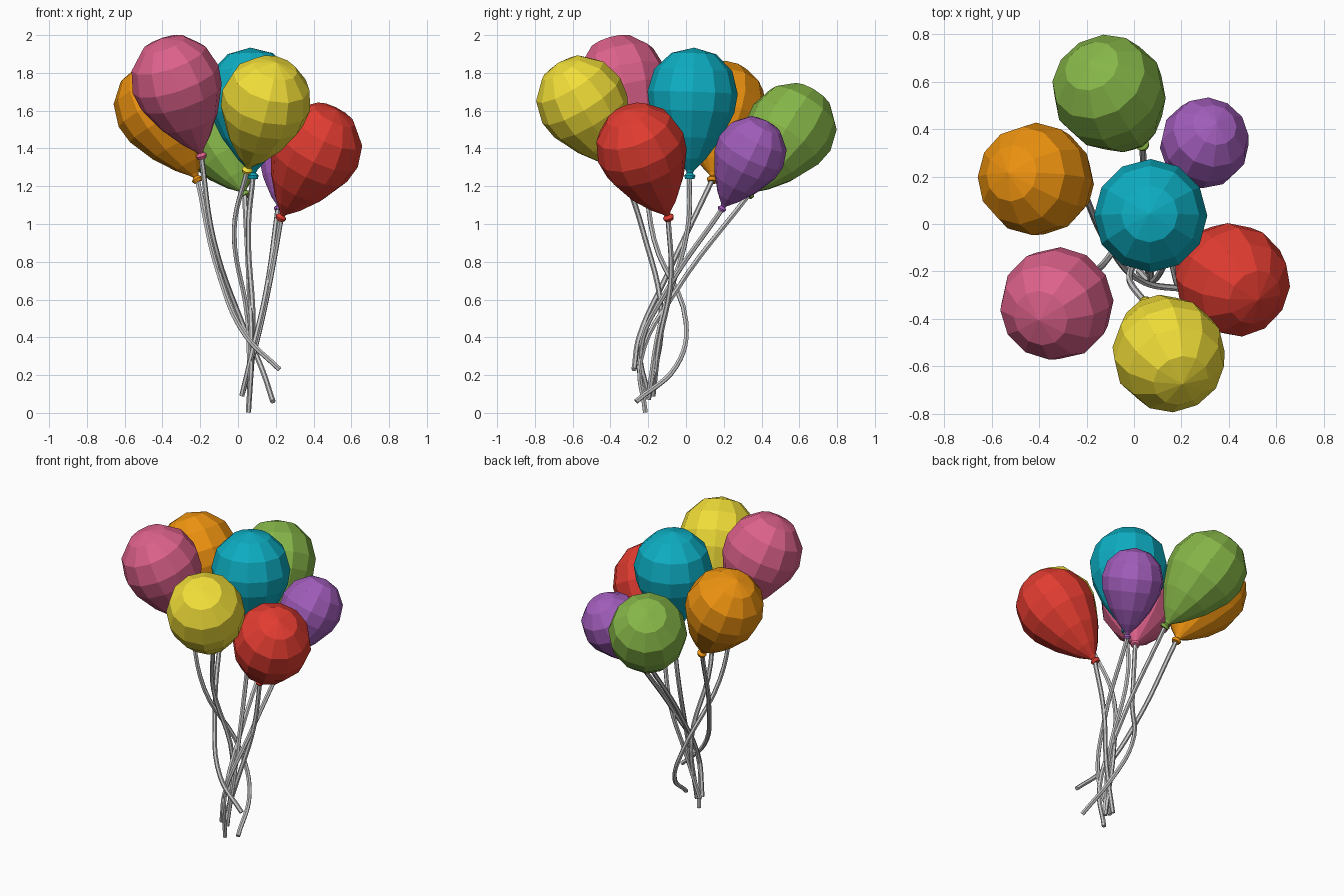
import bpy, bmesh, math
from mathutils import Vector

if "Cube" in bpy.data.objects:
    bpy.data.objects.remove(bpy.data.objects["Cube"])

SIDES = 12
R = 0.239
# Distance along the axis toward the knot, and radius: round crown, tapering body, flared knot
PROFILE = [(-R * math.cos(math.radians(a)), R * math.sin(math.radians(a))) for a in (30, 60, 90)]
PROFILE += [(0.10, 0.224), (0.24, 0.158), (0.35, 0.08), (0.41, 0.024),
            (0.425, 0.015), (0.44, 0.03), (0.457, 0.024)]


def balloon(name, color, centre, knot, scale):
    bm = bmesh.new()
    rings = []
    for d, r in PROFILE:
        ring = bmesh.ops.create_circle(bm, segments=SIDES, radius=r)['verts']
        for v in ring:
            v.co.z = -d
        rings.append(ring)
    top = bm.verts.new((0, 0, R))
    for i in range(SIDES):
        j = (i + 1) % SIDES
        bm.faces.new((top, rings[0][i], rings[0][j]))
        for a, b in zip(rings, rings[1:]):
            bm.faces.new((a[i], b[i], b[j], a[j]))
    bm.faces.new(rings[-1])
    bmesh.ops.recalc_face_normals(bm, faces=bm.faces)
    mesh = bpy.data.meshes.new(name)
    bm.to_mesh(mesh)
    bm.free()
    mat = bpy.data.materials.new(name + "_rubber")
    mat.diffuse_color = (*color, 1)
    mat.use_nodes = True
    mat.node_tree.nodes["Principled BSDF"].inputs["Base Color"].default_value = mat.diffuse_color
    mesh.materials.append(mat)
    ob = bpy.data.objects.new(name, mesh)
    bpy.context.collection.objects.link(ob)
    ob.location = centre
    ob.scale = (scale,) * 3
    axis = Vector(centre) - Vector(knot)
    ob.rotation_euler = Vector((0, 0, 1)).rotation_difference(axis).to_euler()


def string(name, points):
    cu = bpy.data.curves.new(name, 'CURVE')
    cu.dimensions = '3D'
    cu.bevel_depth = 0.014
    cu.bevel_resolution = 1
    cu.resolution_u = 6
    cu.use_fill_caps = True
    sp = cu.splines.new('BEZIER')
    sp.bezier_points.add(len(points) - 1)
    for bp, p in zip(sp.bezier_points, points):
        bp.co = p
        bp.handle_left_type = bp.handle_right_type = 'AUTO'
    sp.use_smooth = False
    ob = bpy.data.objects.new(name, cu)
    bpy.context.collection.objects.link(ob)


def tethered(name, color, centre, knot, *path, scale=1):
    """A balloon with its string running from the knot along the path."""
    balloon(name + "_balloon", color, centre, knot, scale)
    string(name + "_string", [knot, *path])


# Each balloon: colour, head centre, knot, then the string's bends
tethered("pink", (0.72, 0.12, 0.26), (-0.33, -0.34, 1.765), (-0.195, -0.22, 1.365),
         (-0.13, -0.17, 0.92), (0.02, 0, 0.48), (0.12, -0.05, 0.25), (0.185, -0.265, 0.06))
tethered("orange", (0.85, 0.29, 0.005), (-0.42, 0.19, 1.625), (-0.215, 0.14, 1.235),
         (-0.10, -0.10, 0.73), (0.04, -0.245, 0.41), (0.22, -0.275, 0.23))
tethered("cyan", (0.004, 0.42, 0.54), (0.07, 0.035, 1.695), (0.08, 0.02, 1.255),
         (0.055, 0.01, 0.98), (0.08, -0.14, 0.45), (0.06, -0.2, 0.08))
tethered("yellow", (0.88, 0.73, 0.04), (0.15, -0.555, 1.655), (0.05, -0.335, 1.29),
         (-0.02, -0.23, 0.97), (0.05, -0.13, 0.5), (0.06, -0.2, 0.07))
tethered("red", (0.76, 0.045, 0.03), (0.42, -0.24, 1.405), (0.23, -0.095, 1.04),
         (0.17, -0.08, 0.7), (0.10, -0.14, 0.38), (0.02, -0.175, 0.09))
tethered("purple", (0.36, 0.11, 0.5), (0.30, 0.345, 1.383), (0.21, 0.185, 1.07),
         (0.15, -0.10, 0.65), (0.08, -0.24, 0.34), (0.02, -0.2, 0.09), scale=0.79)
tethered("green", (0.24, 0.47, 0.065), (-0.11, 0.56, 1.51), (0.035, 0.336, 1.16),
         (0.06, -0.05, 0.65), (0.07, -0.24, 0.28), (0.055, -0.215, 0.002))
